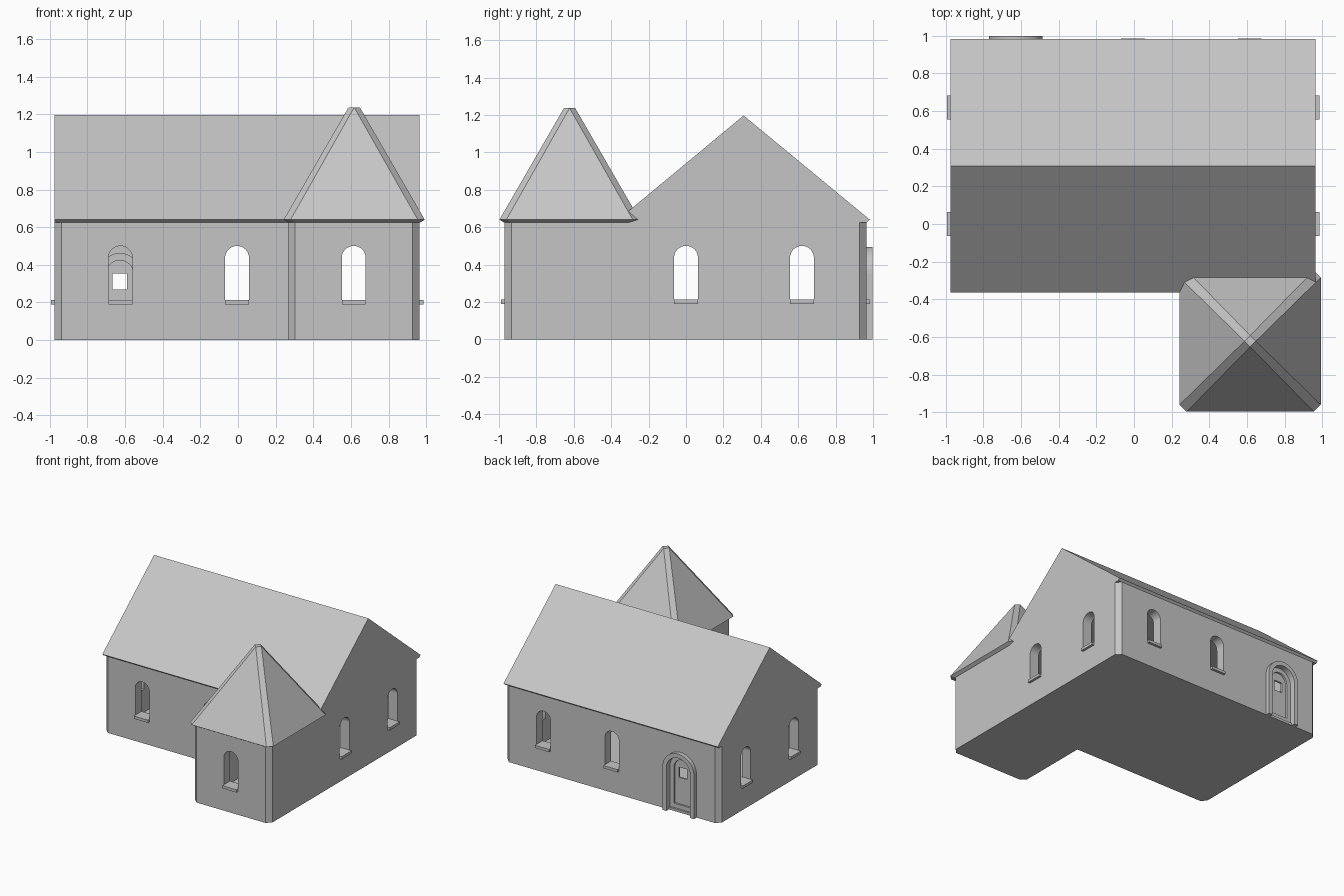
import bpy, bmesh, math

cube = bpy.data.objects.get("Cube")
if cube:
    bpy.data.objects.remove(cube, do_unlink=True)

grey = bpy.data.materials.new("stone_grey")
grey.use_nodes = True
COLOUR = (0.56, 0.56, 0.56, 1)
grey.diffuse_color = COLOUR
grey.node_tree.nodes["Principled BSDF"].inputs["Base Color"].default_value = COLOUR

# Main dimensions
LEFT, RIGHT, FRONT, BACK = -0.975, 0.965, -0.345, 0.965
TOWER_X, TOWER_Y = 0.265, -0.97
WALL, CHAMFER, WALL_TOP, EAVE = 0.08, 0.037, 0.625, 0.64


def finish(name, bm):
    bmesh.ops.recalc_face_normals(bm, faces=bm.faces)
    mesh = bpy.data.meshes.new(name)
    bm.to_mesh(mesh)
    bm.free()
    mesh.materials.append(grey)
    obj = bpy.data.objects.new(name, mesh)
    bpy.context.collection.objects.link(obj)
    return obj


def prism(name, outline, axis, a, b):
    """Extrude a 2D outline along an axis from a to b."""
    place = {"x": lambda u, v, w: (w, u, v),
             "y": lambda u, v, w: (u, w, v),
             "z": lambda u, v, w: (u, v, w)}[axis]
    bm = bmesh.new()
    low, high = [[bm.verts.new(place(u, v, w)) for u, v in outline] for w in (a, b)]
    bm.faces.new(low)
    bm.faces.new(high)
    n = len(outline)
    for i in range(n):
        j = (i + 1) % n
        bm.faces.new((low[i], low[j], high[j], high[i]))
    return finish(name, bm)


def cut(obj, cutter):
    mod = obj.modifiers.new("opening", "BOOLEAN")
    mod.operation, mod.solver, mod.object = "DIFFERENCE", "EXACT", cutter
    bpy.context.view_layer.objects.active = obj
    bpy.ops.object.modifier_apply(modifier=mod.name)
    bpy.data.objects.remove(cutter, do_unlink=True)


def rect(u0, u1, v0, v1):
    return [(u0, v0), (u1, v0), (u1, v1), (u0, v1)]


def arch(centre, radius, bottom, spring, steps=20):
    arc = [(centre + radius * math.cos(math.pi * i / steps),
            spring + radius * math.sin(math.pi * i / steps)) for i in range(steps + 1)]
    return [(centre - radius, bottom), (centre + radius, bottom)] + arc


# Walls: L-shaped plan with chamfered outer corners, hollow inside
c = CHAMFER
plan = [(LEFT, FRONT + c), (LEFT + c, FRONT), (TOWER_X, FRONT),
        (TOWER_X, TOWER_Y + c), (TOWER_X + c, TOWER_Y),
        (RIGHT - c, TOWER_Y), (RIGHT, TOWER_Y + c),
        (RIGHT, BACK - c), (RIGHT - c, BACK), (LEFT + c, BACK), (LEFT, BACK - c)]
walls = prism("walls", plan, "z", 0, WALL_TOP)
t = WALL
room = [(LEFT + t, FRONT + t), (TOWER_X + t, FRONT + t), (TOWER_X + t, TOWER_Y + t),
        (RIGHT - t, TOWER_Y + t), (RIGHT - t, BACK - t), (LEFT + t, BACK - t)]
cut(walls, prism("room_cutter", room, "z", 0.025, 1))

# Arched window openings: (axis, centre, start, end)
W_R, W_BOTTOM, W_SPRING = 0.0635, 0.19, 0.437
for axis, centre, a, b in (("y", -0.625, -1.2, 0.3), ("y", -0.005, -1.2, 1.2),
                           ("y", 0.615, -1.2, 1.2), ("x", 0, -1.2, 1.2),
                           ("x", 0.62, -1.2, 1.2)):
    cut(walls, prism("window_cutter", arch(centre, W_R, W_BOTTOM, W_SPRING), axis, a, b))

# Window sills: (axis, centre, wall face, outward direction)
sills = [("y", -0.625, FRONT, -1), ("y", -0.005, FRONT, -1), ("y", 0.615, TOWER_Y, -1),
         ("y", -0.005, BACK, 1), ("y", 0.615, BACK, 1)]
sills += [("x", y, face, d) for y in (0, 0.62) for face, d in ((LEFT, -1), (RIGHT, 1))]
for axis, centre, face, d in sills:
    prism("window_sill", rect(centre - W_R, centre + W_R, W_BOTTOM, W_BOTTOM + 0.022),
          axis, face - d * WALL, face + d * 0.02)

# Back door: opening, projecting surround, rim and panel with a small square light
DOOR_X, SPRING = -0.628, 0.352
R_OUT, R_OPEN, R_PANEL = 0.143, 0.108, 0.072
cut(walls, prism("door_cutter", arch(DOOR_X, R_OPEN, 0.02, SPRING), "y", 0.6, 1.2))
surround = prism("door_surround", arch(DOOR_X, R_OUT, 0, SPRING), "y", BACK - 0.02, 0.998)
cut(surround, prism("surround_cutter", arch(DOOR_X, R_OPEN, -0.1, SPRING), "y", 0.6, 1.2))
rim = prism("door_rim", arch(DOOR_X, R_OPEN, 0.02, SPRING), "y", BACK - 0.06, BACK - 0.015)
cut(rim, prism("rim_cutter", arch(DOOR_X, R_PANEL, 0.055, SPRING), "y", 0.6, 1.2))
panel = prism("door_panel", arch(DOOR_X, R_PANEL + 0.01, 0.045, SPRING), "y",
              BACK - 0.045, BACK - 0.03)
cut(panel, prism("light_cutter", rect(DOOR_X - 0.038, DOOR_X + 0.038, 0.27, 0.354),
                 "y", 0.6, 1.2))

# Main gabled roof with slanted eave undersides
prism("main_roof", [(FRONT, WALL_TOP), (FRONT - 0.018, EAVE), (0.308, 1.197),
                    (BACK + 0.018, EAVE), (BACK, WALL_TOP)], "x", LEFT, RIGHT)

# Tower roof: pyramid with bevelled hips
bm = bmesh.new()
cx, cy = 0.6175, -0.6225
for half, bevel, z in ((0.35, c, WALL_TOP), (0.375, c, EAVE), (0.03, 0.03, 1.237)):
    for sx in (-1, 1):
        for sy in (-1, 1):
            bm.verts.new((cx + sx * half, cy + sy * (half - bevel), z))
            bm.verts.new((cx + sx * (half - bevel), cy + sy * half, z))
bmesh.ops.remove_doubles(bm, verts=bm.verts, dist=0.0001)
bmesh.ops.convex_hull(bm, input=bm.verts)
bmesh.ops.dissolve_limit(bm, angle_limit=0.01, verts=bm.verts, edges=bm.edges)
finish("tower_roof", bm)
